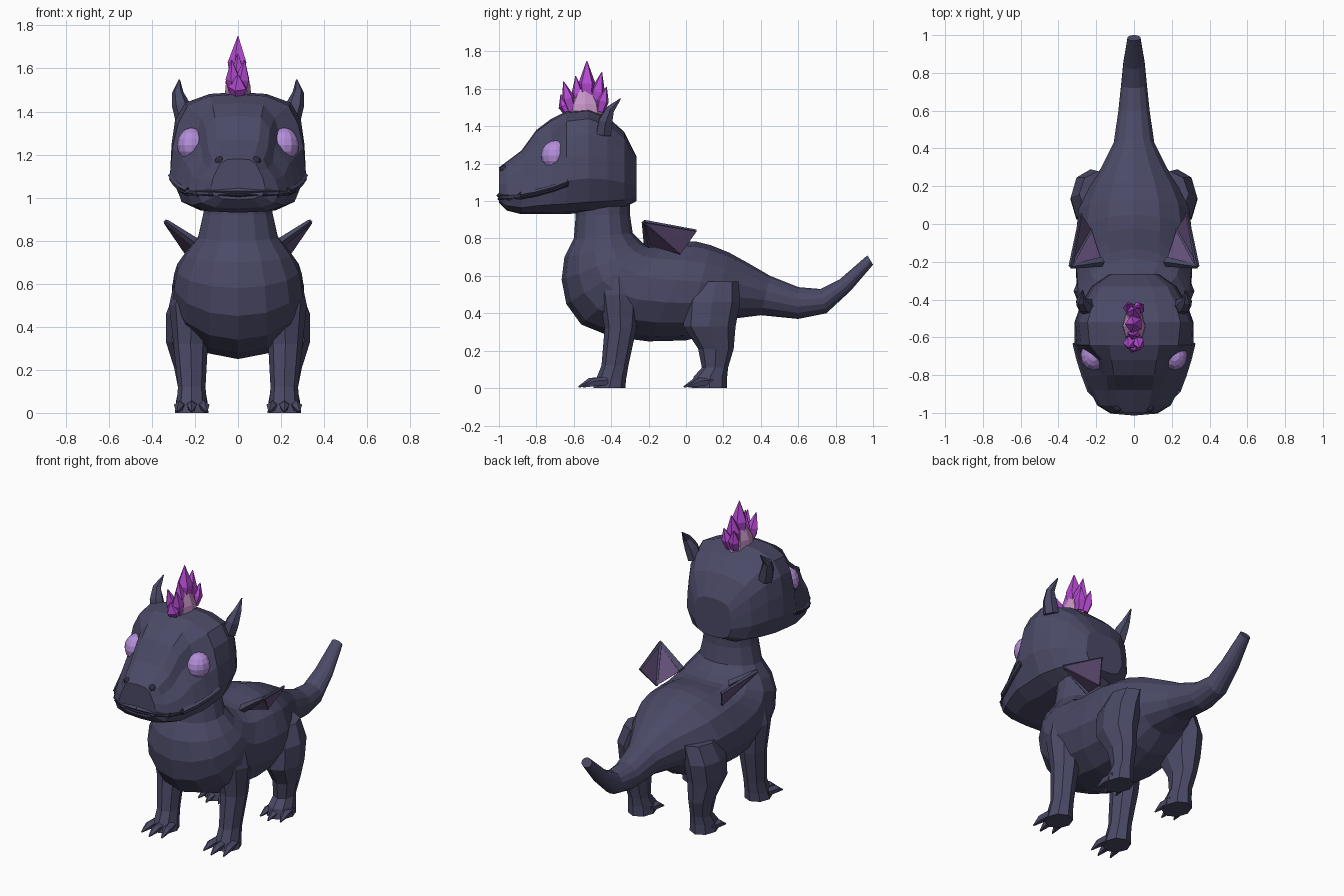
import bpy, bmesh
from math import sin, cos, pi
from mathutils import Vector as V

if "Cube" in bpy.data.objects:
    bpy.data.objects.remove(bpy.data.objects["Cube"])


def material(name, r, g, b):
    m = bpy.data.materials.new(name)
    m.use_nodes = True
    m.diffuse_color = (r, g, b, 1)
    m.node_tree.nodes["Principled BSDF"].inputs["Base Color"].default_value = (r, g, b, 1)
    return m


NAVY = material("navy_skin", .07, .068, .135)
DARK = material("dark_navy", .028, .026, .055)
LILAC = material("lilac_eye", .45, .27, .69)
VIOLET = material("violet_crystal", .47, .07, .66)
PINK = material("pale_pink_crystal", .58, .30, .58)
PLUM = material("plum_membrane", .13, .08, .20)


def finish(name, bm, mat, mirror=False):
    bmesh.ops.recalc_face_normals(bm, faces=bm.faces)
    mesh = bpy.data.meshes.new(name)
    bm.to_mesh(mesh)
    bm.free()
    mesh.materials.append(mat)
    ob = bpy.data.objects.new(name, mesh)
    bpy.context.collection.objects.link(ob)
    if mirror:
        ob.modifiers.new("mirror", "MIRROR")
    return ob


def loft(name, rings, mat, mirror=False, bm=None):
    """Skin a list of equal closed rings and cap both ends."""
    own = bm is None
    bm = bm or bmesh.new()
    loops = [[bm.verts.new(p) for p in ring] for ring in rings]
    n = len(loops[0])
    for a, b in zip(loops, loops[1:]):
        for i in range(n):
            j = (i + 1) % n
            bm.faces.new((a[i], a[j], b[j], b[i]))
    bm.faces.new(loops[0])
    bm.faces.new(loops[-1][::-1])
    return finish(name, bm, mat, mirror) if own else None


def ellipse(c, u, v, n):
    return [V(c) + u * cos(2 * pi * i / n) + v * sin(2 * pi * i / n) for i in range(n)]


def tube_rings(path, n):
    """Rings round a path of (x, y, z, radius)."""
    rings = []
    for i, p in enumerate(path):
        a, b = path[max(i - 1, 0)], path[min(i + 1, len(path) - 1)]
        d = (V(b[:3]) - V(a[:3])).normalized()
        u = d.cross(V((0, 1, 0)) if abs(d.y) < .8 else V((1, 0, 0))).normalized()
        rings.append(ellipse(p[:3], u * p[3], d.cross(u) * p[3], n))
    return rings


# Body, neck and tail: under point (y, z), upper point (y, z), half width
spine = [(-.60, 1.05, -.30, 1.05, .16), (-.59, .92, -.30, .93, .165),
         (-.60, .80, -.285, .83, .19), (-.65, .70, -.23, .775, .25),
         (-.665, .58, -.18, .762, .29), (-.64, .45, -.13, .765, .305),
         (-.56, .34, -.08, .775, .31), (-.40, .275, -.02, .785, .315),
         (-.20, .25, .05, .785, .315), (0, .255, .13, .765, .30),
         (.13, .29, .23, .725, .25), (.24, .37, .33, .67, .18),
         (.40, .39, .45, .60, .11), (.60, .37, .60, .54, .085),
         (.75, .40, .72, .53, .07), (.88, .52, .82, .58, .058), (1, .66, .97, .71, .035)]
loft("body_and_tail", [ellipse((0, (a + c) / 2, (b + d) / 2), V((0, c - a, d - b)) / 2,
                               V((w, 0, 0)), 14) for a, b, c, d, w in spine], NAVY)

# Head: half sections blend from a rounded skull to a narrow-topped muzzle
skull = [(0, 0), (.5, .02), (.82, .1), (1, .33), (.98, .56), (.93, .76), (.78, .91), (.42, .985), (0, 1)]
muzzle = [(0, 0), (.6, .02), (.9, .1), (1, .3), (.88, .5), (.64, .68), (.55, .86), (.4, .98), (0, 1)]
# y, bottom, top, half width, muzzle blend
stations = [(-1, .99, 1.18, .125, .5), (-.96, .95, 1.21, .19, .7), (-.88, .93, 1.27, .24, .9),
            (-.80, .93, 1.38, .268, 1), (-.72, .93, 1.44, .295, .9), (-.64, .93, 1.48, .315, .15),
            (-.52, .94, 1.49, .315, 0), (-.42, .95, 1.45, .28, 0), (-.33, .965, 1.37, .225, 0),
            (-.265, 1, 1.24, .13, 0)]
head = []
for y, lo, hi, w, k in stations:
    half = [(w * (a[0] * (1 - k) + b[0] * k), y, lo + (hi - lo) * (a[1] * (1 - k) + b[1] * k))
            for a, b in zip(skull, muzzle)]
    head.append(half + [(-x, y, z) for x, y, z in half[-2:0:-1]])
loft("head", head, NAVY)

# Lip line
lip = [(0, -1, 1.03), (.12, -.99, 1.03), (.185, -.95, 1.03), (.235, -.88, 1.035),
       (.265, -.8, 1.05), (.293, -.71, 1.075), (.312, -.63, 1.105)]
loft("lip", tube_rings([(*p, .014) for p in lip], 4), NAVY, True)
loft("mouth_line", tube_rings([(x, y, z - .018, .009) for x, y, z in lip], 4), DARK, True)


def ball(name, centre, size, mat):
    bm = bmesh.new()
    bmesh.ops.create_uvsphere(bm, u_segments=12, v_segments=8, radius=1)
    for v in bm.verts:
        v.co = V(centre) + V(v.co[i] * size[i] for i in range(3))
    return finish(name, bm, mat, True)


# Eyes and nostrils
ball("eyes", (.215, -.695, 1.245), (.068, .08, .08), LILAC)
ball("nostrils", (.085, -.97, 1.17), (.022, .025, .022), DARK)

# Horns
loft("horns", tube_rings([(.245, -.44, 1.36, .045), (.265, -.43, 1.43, .042),
                          (.28, -.405, 1.49, .026), (.272, -.35, 1.548, .003)], 6), NAVY, True)


# Legs: rings of x, y, z, half width, half depth
def leg(name, rings, toe_y):
    loft(name, [ellipse(r[:3], V((r[3], 0, 0)), V((0, r[4], 0)), 8) for r in rings], NAVY, True)
    bm = bmesh.new()
    for dx in (-.05, 0, .05):
        x, tip = .215 + dx, toe_y + abs(dx) * .5
        loft("", tube_rings([(x, tip + .13, .035, .026), (x + dx * .2, tip + .06, .03, .024),
                             (x + dx * .4, tip, .006, .004)], 5), NAVY, bm=bm)
    finish(name + "_claws", bm, NAVY, True)


leg("front_legs", [(.20, -.36, .64, .09, .10), (.215, -.355, .50, .105, .11),
                   (.22, -.35, .32, .08, .085), (.215, -.38, .12, .064, .072),
                   (.215, -.40, .05, .07, .08), (.215, -.41, 0, .078, .085)], -.575)
leg("hind_legs", [(.19, .16, .57, .10, .12), (.23, .14, .46, .105, .15),
                  (.235, .125, .33, .10, .14), (.225, .16, .21, .072, .095),
                  (.215, .155, .11, .062, .07), (.215, .13, .06, .072, .09),
                  (.215, .125, 0, .078, .095)], -.012)

# Wings: a spar, two fingers and a folded membrane
root, peak, tail_tip, low_tip = (.17, -.20, .77), (.335, -.225, .888), (.28, .055, .84), (.225, -.03, .72)
bm = bmesh.new()
a, b, c, d = [bm.verts.new(p) for p in (root, peak, tail_tip, low_tip)]
bm.faces.new((a, b, d))
bm.faces.new((b, c, d))
wing = finish("wing_membranes", bm, PLUM, True)
wing.modifiers.new("thickness", "SOLIDIFY").thickness = .008
bm = bmesh.new()
for end, thick in ((root, .026), (tail_tip, .008), (low_tip, .008)):
    loft("", tube_rings([(*peak, .012), (*end, thick)], 4), NAVY, bm=bm)
finish("wing_bones", bm, NAVY, True)

# Crystal crest: pale core with violet shards
loft("crest_core", [ellipse((0, -.54, z), V((w, 0, 0)), V((0, l, 0)), 8)
                    for z, w, l in ((1.45, .062, .10), (1.52, .058, .085), (1.6, .03, .04))], PINK)
bm = bmesh.new()
# base (y, z), tip (x, y, z), radius
shards = [(-.53, 1.53, 0, -.53, 1.75, .048), (-.61, 1.48, .03, -.655, 1.64, .036),
          (-.61, 1.48, -.03, -.655, 1.64, .036), (-.62, 1.47, 0, -.67, 1.57, .045),
          (-.57, 1.5, 0, -.59, 1.67, .035), (-.49, 1.5, 0, -.45, 1.69, .042),
          (-.46, 1.48, .035, -.425, 1.61, .034), (-.46, 1.48, -.035, -.425, 1.61, .034)]
for y, z, tx, ty, tz, r in shards:
    base, tip = V((tx * .5, y, z)), V((tx, ty, tz))
    mid = base.lerp(tip, .45)
    loft("", tube_rings([(*base, r * .7), (*mid, r), (*tip, .002)], 5), VIOLET, bm=bm)
finish("crest_shards", bm, VIOLET)
